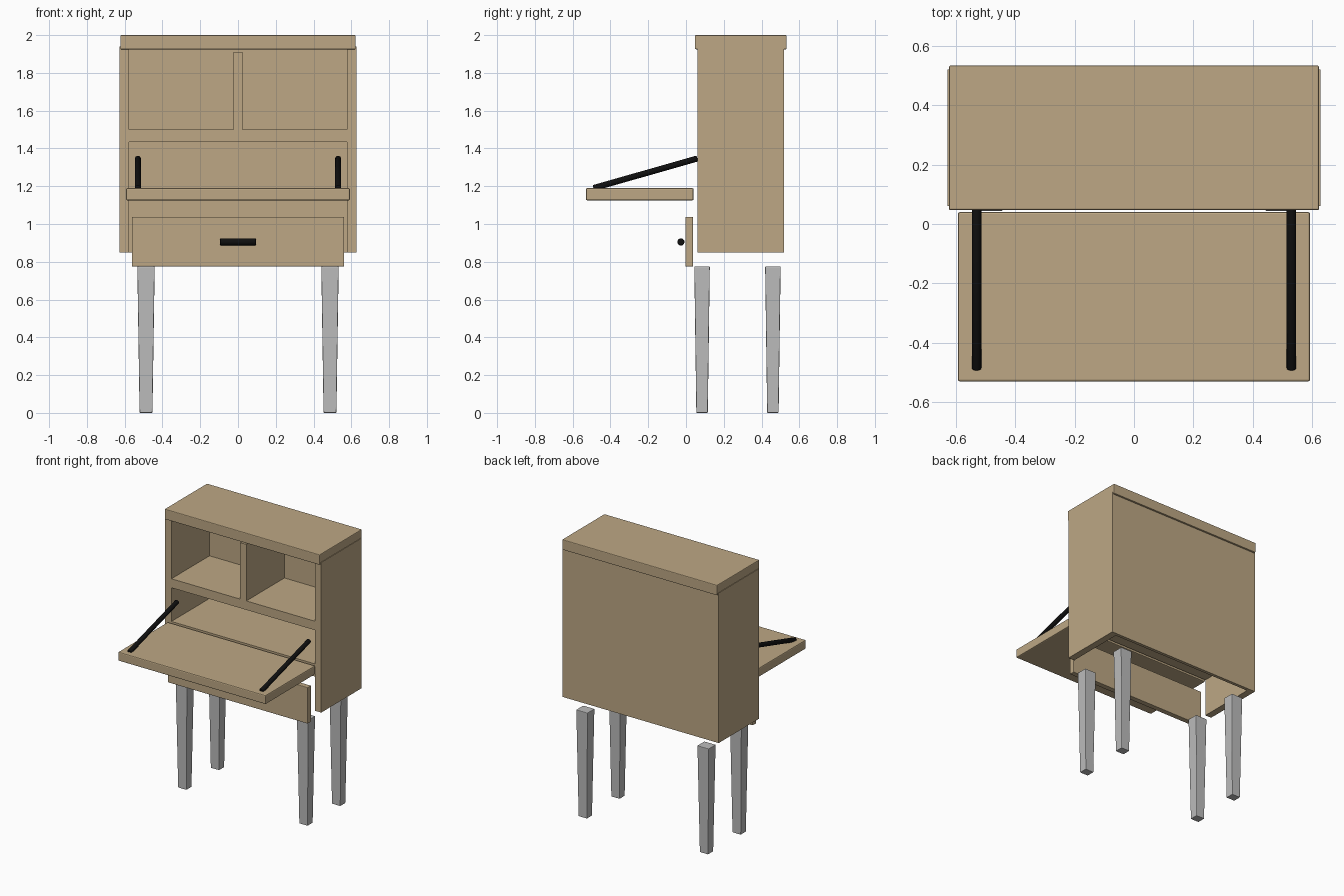
import bpy
import bmesh
from mathutils import Vector

cube = bpy.data.objects.get("Cube")
if cube:
    bpy.data.objects.remove(cube, do_unlink=True)


def material(name, r, g, b):
    m = bpy.data.materials.new(name)
    m.use_nodes = True
    m.diffuse_color = (r, g, b, 1)
    m.node_tree.nodes["Principled BSDF"].inputs["Base Color"].default_value = (r, g, b, 1)
    return m


wood = material("light_wood", 0.51, 0.39, 0.232)
grey = material("leg_grey", 0.5, 0.5, 0.5)
black = material("black_metal", 0.005, 0.005, 0.005)


def finish(name, bm, mat, bevel=0):
    bmesh.ops.recalc_face_normals(bm, faces=bm.faces)
    mesh = bpy.data.meshes.new(name)
    bm.to_mesh(mesh)
    bm.free()
    mesh.materials.append(mat)
    ob = bpy.data.objects.new(name, mesh)
    bpy.context.collection.objects.link(ob)
    if bevel:
        mod = ob.modifiers.new("soft_edges", "BEVEL")
        mod.width = bevel
        mod.segments = 2
    return ob


def box(name, x, y, z, mat=wood, bevel=0, taper=1):
    """Box between (low, high) pairs; taper narrows its lower end."""
    bm = bmesh.new()
    bmesh.ops.create_cube(bm, size=1)
    for v in bm.verts:
        k = taper if v.co.z < 0 else 1
        v.co = [sum(r) / 2 + c * (r[1] - r[0]) * s
                for r, c, s in zip((x, y, z), v.co, (k, k, 1))]
    return finish(name, bm, mat, bevel)


def rod(name, start, end, radius):
    start, end = Vector(start), Vector(end)
    axis = end - start
    bm = bmesh.new()
    bmesh.ops.create_cone(bm, cap_ends=True, segments=16, radius1=radius,
                          radius2=radius, depth=axis.length)
    for f in bm.faces:
        f.smooth = len(f.verts) == 4
    ob = finish(name, bm, black, 0.005)
    ob.location = (start + end) / 2
    ob.rotation_euler = axis.to_track_quat("Z", "Y").to_euler()
    return ob


# Cabinet carcass, open underneath
front, back, inner = 0.06, 0.52, 0.497
box("back_panel", (-0.627, 0.627), (inner, back), (0.85, 1.94))
for side, s in (("right", -1), ("left", 1)):
    xs = sorted((s * 0.577, s * 0.627))
    box(side + "_side_panel", xs, (front, inner), (0.85, 1.94))
box("upper_shelf", (-0.577, 0.577), (front, inner), (1.435, 1.5))
box("desk_shelf", (-0.577, 0.577), (front, inner), (1.125, 1.19))
box("divider", (-0.025, 0.025), (front, inner), (1.5, 1.91))
box("top_board", (-0.623, 0.623), (0.047, 0.533), (1.925, 2.0), bevel=0.005)

# Fold-down writing lid with its two stays
box("writing_lid", (-0.593, 0.593), (-0.53, 0.04), (1.125, 1.19), bevel=0.007)
for side, s in (("right", -1), ("left", 1)):
    rod(side + "_lid_stay", (s * 0.53, -0.49, 1.19), (s * 0.53, 0.06, 1.347), 0.016)

# Drawer front and handle
box("drawer_front", (-0.562, 0.562), (-0.003, 0.037), (0.775, 1.038), bevel=0.004)
rod("drawer_handle", (-0.095, -0.027, 0.905), (0.095, -0.027, 0.905), 0.019)

# Tapered legs
for side, s in (("right", -1), ("left", 1)):
    for end, y in (("front", 0.085), ("back", 0.46)):
        x = s * 0.487
        box(f"{end}_{side}_leg", (x - 0.046, x + 0.046), (y - 0.041, y + 0.041),
            (0, 0.775), grey, bevel=0.004, taper=0.74)
